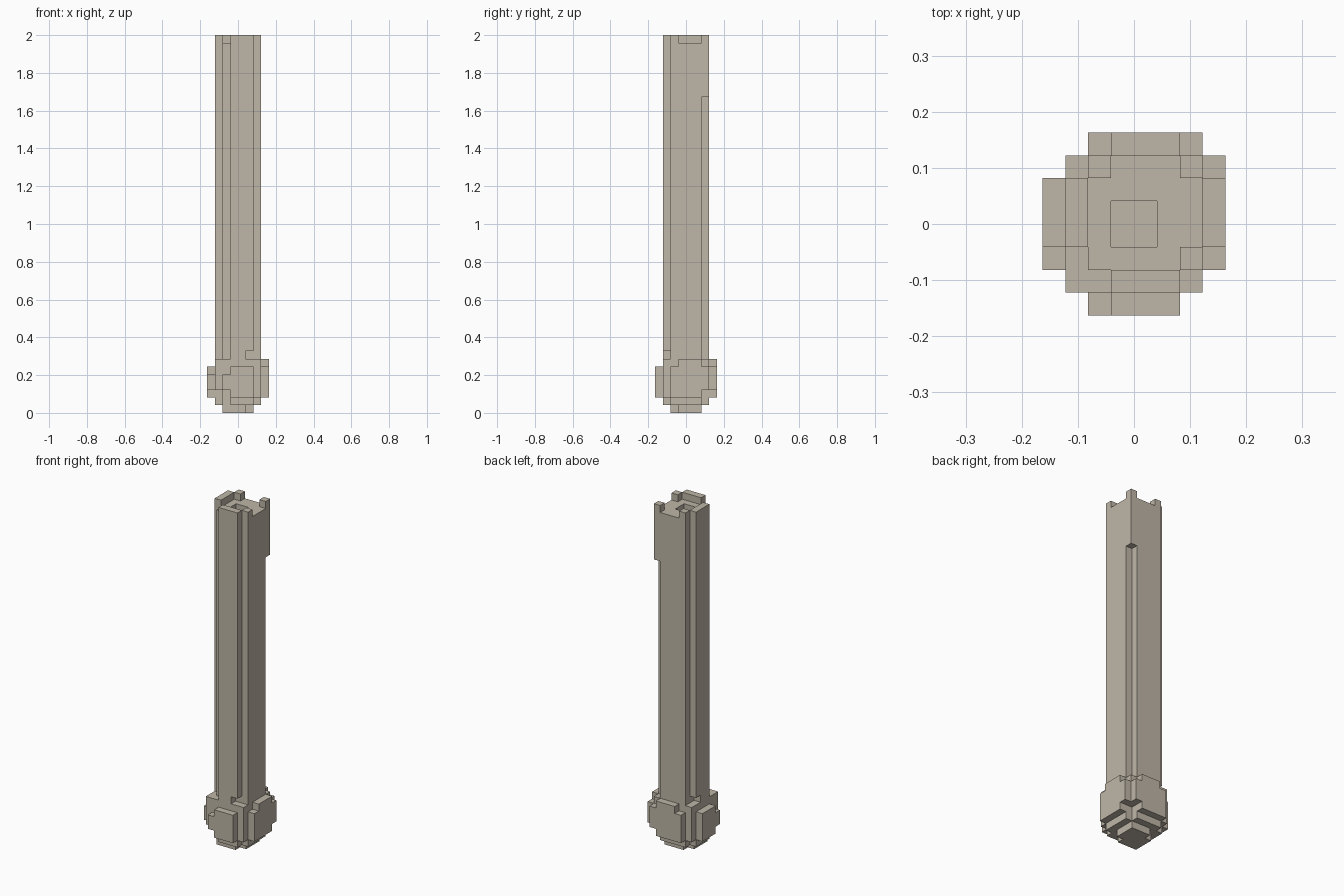
import bpy
import bmesh
from itertools import product
from mathutils import Vector

if "Cube" in bpy.data.objects:
    bpy.data.objects.remove(bpy.data.objects["Cube"], do_unlink=True)

LAYERS = 49
UNIT = 2 / LAYERS

stone = bpy.data.materials.new("pale_stone")
stone.use_nodes = True
stone.diffuse_color = (0.52, 0.47, 0.39, 1)
stone.node_tree.nodes["Principled BSDF"].inputs["Base Color"].default_value = stone.diffuse_color


def block(x0, x1, y0, y1, z0, z1):
    """Set of unit cells filling a cuboid."""
    return set(product(range(x0, x1), range(y0, y1), range(z0, z1)))


def swap(cells):
    """Mirror across the x = y diagonal."""
    return {(y, x, z) for x, y, z in cells}


def both(*args):
    cells = block(*args)
    return cells | swap(cells)


def build(name, cells):
    """Skin the outside of the cells and merge the flat areas."""
    bm = bmesh.new()
    verts = {}

    def vert(p):
        key = tuple(round(c) for c in p)
        if key not in verts:
            verts[key] = bm.verts.new(Vector(key) * UNIT)
        return verts[key]

    for cell in sorted(cells):
        base = Vector(cell)
        for axis, side in product(range(3), (0, 1)):
            step = [0, 0, 0]
            step[axis] = 2 * side - 1
            if tuple(c + s for c, s in zip(cell, step)) in cells:
                continue
            u, v, n = Vector(), Vector(), Vector()
            n[axis] = side
            u[(axis + 1) % 3] = v[(axis + 2) % 3] = 1
            ring = [base + n, base + n + u, base + n + u + v, base + n + v]
            bm.faces.new([vert(p) for p in (ring if side else ring[::-1])])
    bmesh.ops.dissolve_limit(bm, angle_limit=0.01, verts=bm.verts[:], edges=bm.edges[:])
    mesh = bpy.data.meshes.new(name)
    bm.to_mesh(mesh)
    bm.free()
    mesh.materials.append(stone)
    obj = bpy.data.objects.new(name, mesh)
    bpy.context.collection.objects.link(obj)


# Shaft with notched corners
TOP = LAYERS
shaft = block(-3, 3, -3, 3, 7, TOP)
shaft -= both(-3, -1, -3, -2, 7, TOP)      # wide front-left corner
shaft -= both(2, 3, -3, -2, 7, TOP)        # side corners
shaft -= block(2, 3, 2, 3, 7, 41)          # back corner, stops below the rim
shaft -= both(1, 2, -3, -2, 7, 8)          # nicks above the pommel

# Sunken deck, rim gaps and socket
shaft -= block(-2, 2, -2, 2, TOP - 1, TOP)
shaft -= both(2, 3, -1, 2, TOP - 1, TOP)
shaft -= block(-1, 1, -1, 1, TOP - 2, TOP)
build("shaft", shaft)

# Rounded pommel body
body = block(-3, 3, -3, 3, 1, 7)
body -= both(-3, -1, -3, -2, 1, 3)
body -= both(2, 3, -3, -2, 1, 2)
body -= block(2, 3, 2, 3, 1, 3)
build("pommel_body", body)

# Foot under the pommel
build("pommel_foot", block(-2, 2, -2, 2, 0, 1) - both(1, 2, -2, -1, 0, 1))

# Small raised plates on the front and one side
small = block(-1, 2, -4, -3, 2, 6) | block(-2, -1, -4, -3, 3, 5)
build("front_plate", small)
build("right_plate", swap(small))

# Larger raised plates on the back and the other side
large = block(-2, 2, 3, 4, 2, 6) | block(-1, 2, 3, 4, 6, 7) | block(2, 3, 3, 4, 3, 6)
build("back_plate", large)
build("left_plate", swap(large))
